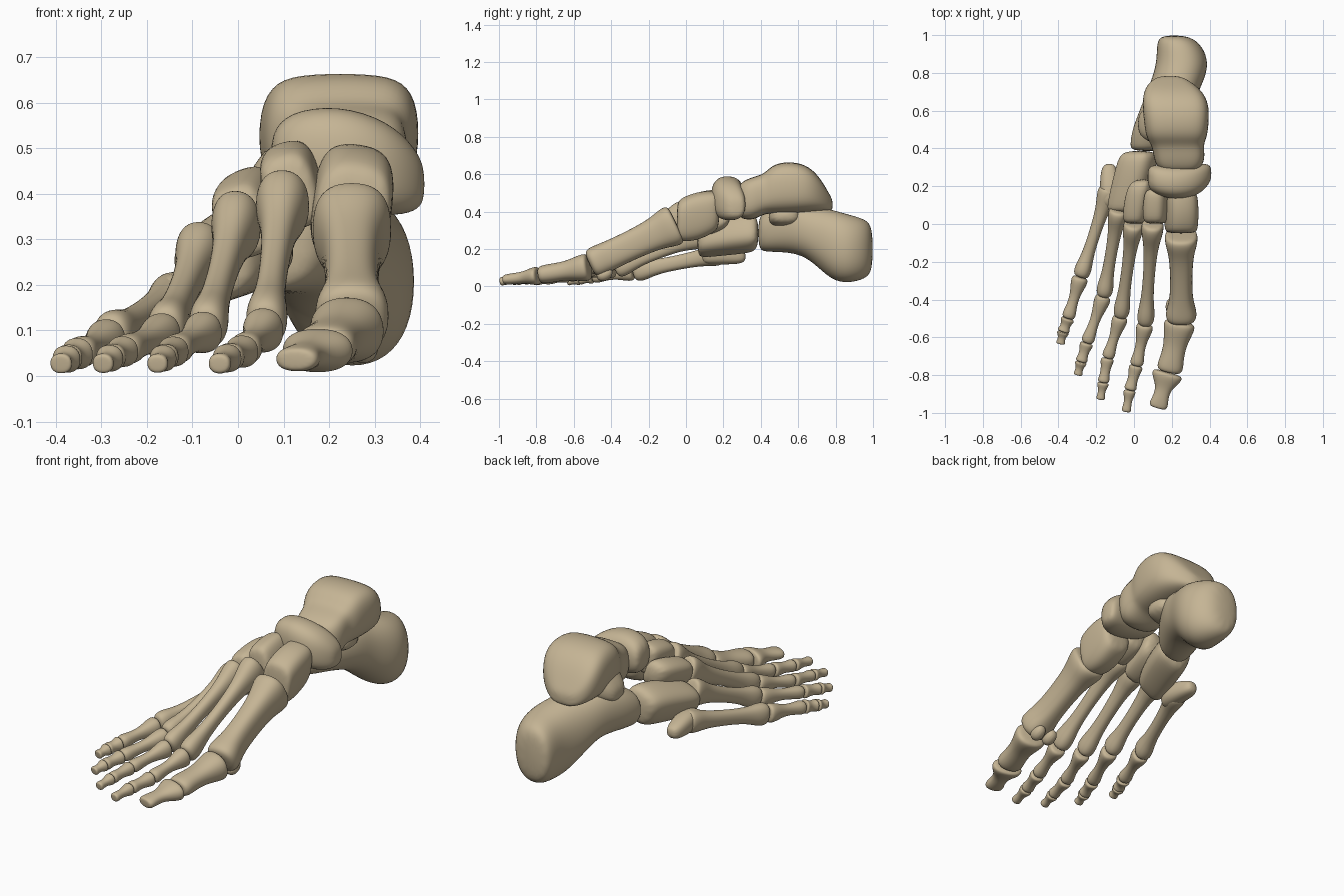
import bpy
import math
from mathutils import Vector

cube = bpy.data.objects.get("Cube")
if cube:
    bpy.data.objects.remove(cube, do_unlink=True)

bone_colour = (0.56, 0.46, 0.30, 1)
bone_material = bpy.data.materials.new("bone tan")
bone_material.use_nodes = True
bone_material.diffuse_color = bone_colour
bsdf = bone_material.node_tree.nodes["Principled BSDF"]
bsdf.inputs["Base Color"].default_value = bone_colour
bsdf.inputs["Roughness"].default_value = 0.8

SIDES = 12
UP = Vector((0, 0, 1))
ALONG_X = Vector((1, 0, 0))
ALONG_Y = Vector((0, 1, 0))


def signed_power(value, power):
    return math.copysign(abs(value) ** power, value)


def loft(name, stations, axis, squareness=2.5, roll=0, groove=0):
    """Skin rounded-square rings (x, y, z, half width, half height) along an axis."""
    side = axis.cross(UP).normalized()
    top = side.cross(axis).normalized()
    turn = math.radians(roll)
    side, top = (side * math.cos(turn) + top * math.sin(turn),
                 top * math.cos(turn) - side * math.sin(turn))
    verts, faces = [], []
    for x, y, z, wide, high in stations:
        for i in range(SIDES):
            angle = math.tau * (i + 0.5) / SIDES
            c, s = math.cos(angle), math.sin(angle)
            dip = 1 - groove * max(0, s) ** 8
            u = signed_power(c, 2 / squareness) * wide * 1.04
            v = signed_power(s, 2 / squareness) * high * 1.04 * dip
            verts.append(Vector((x, y, z)) + side * u + top * v)
    for ring in range(len(stations) - 1):
        for i in range(SIDES):
            a, b = ring * SIDES + i, ring * SIDES + (i + 1) % SIDES
            faces.append((a, b, b + SIDES, a + SIDES))
    faces.append(tuple(reversed(range(SIDES))))
    faces.append(tuple(range(len(verts) - SIDES, len(verts))))
    mesh = bpy.data.meshes.new(name)
    mesh.from_pydata(verts, [], faces)
    mesh.materials.append(bone_material)
    mesh.polygons.foreach_set("use_smooth", [True] * len(faces))
    mesh.update()
    obj = bpy.data.objects.new(name, mesh)
    bpy.context.collection.objects.link(obj)
    smooth = obj.modifiers.new("smooth", "SUBSURF")
    smooth.levels = smooth.render_levels = 2
    return obj


# Long bone shapes: distance along, then weights of base, shaft and head sizes
METATARSAL = [(0, .75, 0, 0), (.02, 1, 0, 0), (.11, .9, .1, 0), (.24, .25, .75, 0),
              (.5, 0, 1, 0), (.74, 0, .9, .1), (.86, 0, .2, .8), (.93, 0, 0, 1),
              (.98, 0, 0, .9), (1, 0, 0, .55)]
PHALANX = [(0, .75, 0, 0), (.05, 1, 0, 0), (.2, .85, .1, 0), (.45, 0, 1, 0),
           (.7, 0, .9, .1), (.88, 0, 0, 1), (.97, 0, 0, .9), (1, 0, 0, .6)]


def long_bone(name, start, end, base, shaft, head, shape, squareness=2.3):
    """Build a flared bone between two joints; sizes are (half width, half height)."""
    start, end = Vector(start), Vector(end)
    stations = []
    for t, b, s, h in shape:
        point = start.lerp(end, t)
        size = [b * base[k] + s * shaft[k] + h * head[k] for k in (0, 1)]
        stations.append((*point, *size))
    return loft(name, stations, (end - start).normalized(), squareness)


def pair(size, width=1, height=1):
    return size * width, size * height


# Heel bone, with the shelf that carries the ankle bone
loft("heel_bone", [
    (.21, 1.0, .20, .065, .115), (.235, .96, .20, .115, .16), (.258, .87, .20, .136, .183),
    (.24, .78, .22, .14, .19), (.195, .68, .28, .135, .15), (.17, .6, .32, .14, .145),
    (.12, .5, .31, .13, .125), (.085, .42, .29, .105, .105), (.07, .385, .285, .085, .085),
], ALONG_Y, 2.3)
loft("heel_shelf", [
    (.16, .53, .36, .09, .05), (.25, .53, .37, .09, .05), (.32, .53, .38, .06, .035),
], ALONG_X)

# Ankle bone, with a grooved dome and a rounded head
loft("ankle_bone", [
    (.24, .27, .46, .07, .07), (.24, .30, .465, .12, .105), (.24, .36, .475, .135, .12),
    (.23, .42, .50, .135, .11), (.225, .46, .525, .16, .135), (.225, .54, .535, .17, .145),
    (.22, .64, .53, .175, .135), (.205, .71, .50, .15, .10), (.19, .76, .455, .10, .055),
    (.19, .785, .435, .05, .03),
], ALONG_Y, 3, groove=.12)

# Flared outer flank of the ankle bone, resting on the heel bone
loft("ankle_flank", [
    (.02, .53, .41, .04, .03), (.05, .53, .43, .08, .055), (.12, .54, .47, .12, .09),
    (.2, .54, .48, .12, .09),
], ALONG_X)

# Boat-shaped bone across the instep
loft("instep_bone", [
    (.07, .25, .48, .05, .05), (.11, .235, .485, .08, .095), (.22, .215, .48, .088, .115),
    (.33, .23, .455, .085, .105), (.39, .26, .43, .06, .07), (.41, .27, .42, .03, .035),
], ALONG_X, 2.6)

# Outer block and the three wedge bones, stepping down the arch
loft("outer_block_bone", [
    (-.06, .06, .24, .07, .07), (-.05, .09, .245, .09, .085), (-.01, .22, .27, .10, .095),
    (.02, .34, .285, .10, .10), (.03, .39, .285, .08, .08),
], ALONG_Y, 2.8, roll=25)
loft("inner_wedge_bone", [
    (.25, -.05, .35, .07, .09), (.25, -.03, .355, .085, .115), (.25, .06, .375, .088, .13),
    (.25, .15, .40, .085, .11), (.25, .18, .41, .065, .09),
], ALONG_Y, 3, roll=-8)
loft("middle_wedge_bone", [
    (.115, .0, .40, .05, .07), (.115, .03, .405, .063, .09), (.12, .15, .43, .063, .09),
    (.125, .19, .44, .05, .07),
], ALONG_Y, 3, roll=15)
loft("outer_wedge_bone", [
    (.01, .0, .335, .05, .07), (.01, .03, .34, .064, .085), (.03, .16, .37, .068, .09),
    (.05, .24, .39, .055, .07),
], ALONG_Y, 3, roll=20)

# Great toe: wide bones and two sesamoids under the ball
long_bone("great_toe_metatarsal", (.25, -.05, .335), (.25, -.515, .115),
          (.088, .11), (.057, .077), (.082, .083), METATARSAL, 2.6)
long_bone("great_toe_near_bone", (.245, -.515, .105), (.185, -.785, .06),
          (.085, .075), (.06, .05), (.07, .05), PHALANX)
long_bone("great_toe_end_bone", (.18, -.785, .058), (.125, -.975, .035),
          (.083, .05), (.04, .03), (.05, .028), PHALANX)
for label, x in (("inner", .275), ("outer", .2)):
    loft(label + "_sesamoid", [
        (x, -.48, .06, .022, .022), (x, -.44, .06, .038, .04), (x, -.39, .075, .022, .022),
    ], ALONG_Y, 2)

# Lesser toes: base, ball, two knuckles, tip, size of base and of ball
TOES = {
    "second": [(.1, .01, .39), (.06, -.53, .105), (.012, -.75, .055),
               (-.022, -.88, .04), (-.042, -.995, .026), (.06, .083), .046],
    "third": [(0, .01, .345), (-.07, -.49, .1), (-.14, -.71, .055),
              (-.163, -.84, .04), (-.178, -.93, .026), (.055, .08), .043],
    "fourth": [(-.08, .08, .28), (-.16, -.38, .095), (-.25, -.63, .055),
               (-.28, -.73, .04), (-.298, -.8, .026), (.053, .072), .044],
    "fifth": [(-.13, .19, .175), (-.283, -.28, .08), (-.35, -.5, .05),
              (-.375, -.57, .038), (-.39, -.635, .026), (.056, .06), .045],
}
for toe, (base, ball, knuckle, far_knuckle, tip, foot, size) in TOES.items():
    long_bone(toe + "_metatarsal", base, ball, foot, pair(.03, 1, 1.25),
              pair(size, 1, 1.3), METATARSAL)
    long_bone(toe + "_toe_near_bone", ball, knuckle, pair(size, 1, 1.1),
              pair(size, .58, .62), pair(size, .8, .78), PHALANX)
    long_bone(toe + "_toe_middle_bone", knuckle, far_knuckle, pair(size, .82, .8),
              pair(size, .58, .58), pair(size, .72, .68), PHALANX)
    long_bone(toe + "_toe_end_bone", far_knuckle, tip, pair(size, .72, .7),
              pair(size, .45, .45), pair(size, .55, .5), PHALANX)

# Knob that trails behind the base of the fifth metatarsal
loft("fifth_metatarsal_knob", [
    (-.13, .32, .16, .022, .022), (-.132, .29, .16, .042, .04), (-.128, .22, .17, .052, .052),
    (-.125, .15, .175, .055, .058), (-.14, .08, .165, .04, .045),
], ALONG_Y)
